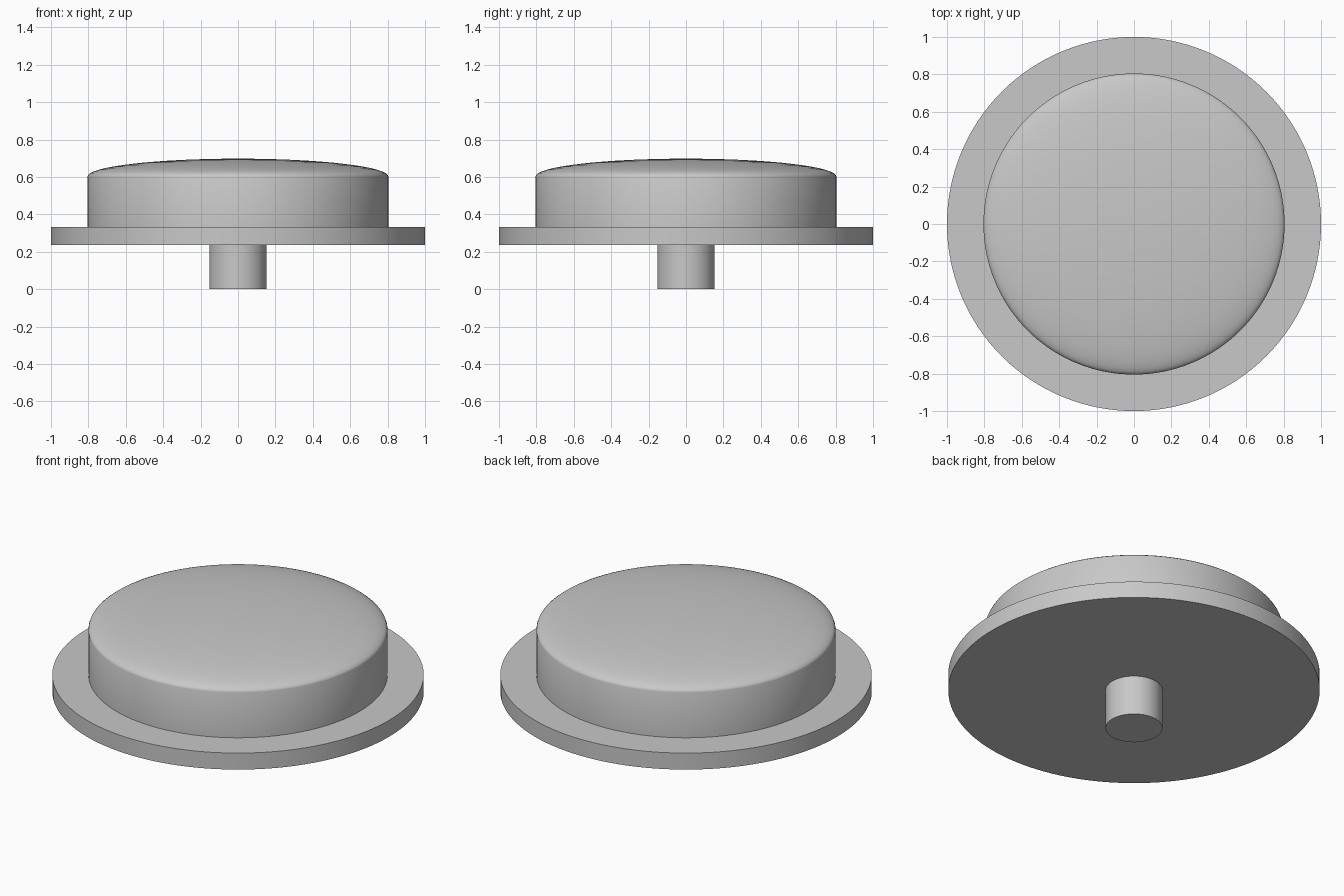
import bpy
import bmesh
import math

cube = bpy.data.objects.get("Cube")
if cube:
    bpy.data.objects.remove(cube, do_unlink=True)

SEGMENTS = 128

grey = bpy.data.materials.new("light_grey")
grey.use_nodes = True
grey.diffuse_color = (0.58, 0.58, 0.58, 1)
grey.node_tree.nodes["Principled BSDF"].inputs["Base Color"].default_value = (0.58, 0.58, 0.58, 1)


def lathe(name, profile):
    """Spin an (r, z) profile, starting and ending on the axis, about z."""
    bm = bmesh.new()
    verts = [bm.verts.new((r, 0, z)) for r, z in profile]
    edges = [bm.edges.new(pair) for pair in zip(verts, verts[1:])]
    bmesh.ops.spin(bm, geom=verts + edges, cent=(0, 0, 0), axis=(0, 0, 1),
                   angle=math.tau, steps=SEGMENTS, use_duplicate=False)
    bmesh.ops.remove_doubles(bm, verts=bm.verts, dist=1e-5)
    bmesh.ops.recalc_face_normals(bm, faces=bm.faces)
    mesh = bpy.data.meshes.new(name)
    bm.to_mesh(mesh)
    bm.free()
    mesh.materials.append(grey)
    obj = bpy.data.objects.new(name, mesh)
    bpy.context.collection.objects.link(obj)
    bpy.ops.object.select_all(action="DESELECT")
    obj.select_set(True)
    bpy.context.view_layer.objects.active = obj
    bpy.ops.object.shade_smooth_by_angle(angle=math.radians(30))
    return obj


def disc(name, radius, bottom, top):
    return lathe(name, [(0, bottom), (radius, bottom), (radius, top), (0, top)])


# Stem under the flange
disc("stem", 0.153, 0, 0.235)

# Wide flat flange
disc("flange", 1.0, 0.235, 0.333)

# Button cap: straight wall with a shallow elliptical dome
CAP_RADIUS, WALL_TOP, DOME_HEIGHT, RINGS = 0.805, 0.602, 0.096, 16
dome = [(CAP_RADIUS * math.cos(a), WALL_TOP + DOME_HEIGHT * math.sin(a))
        for a in (math.pi / 2 * i / RINGS for i in range(RINGS))]
lathe("button_cap", [(0, 0.333), (CAP_RADIUS, 0.333)] + dome + [(0, WALL_TOP + DOME_HEIGHT)])
